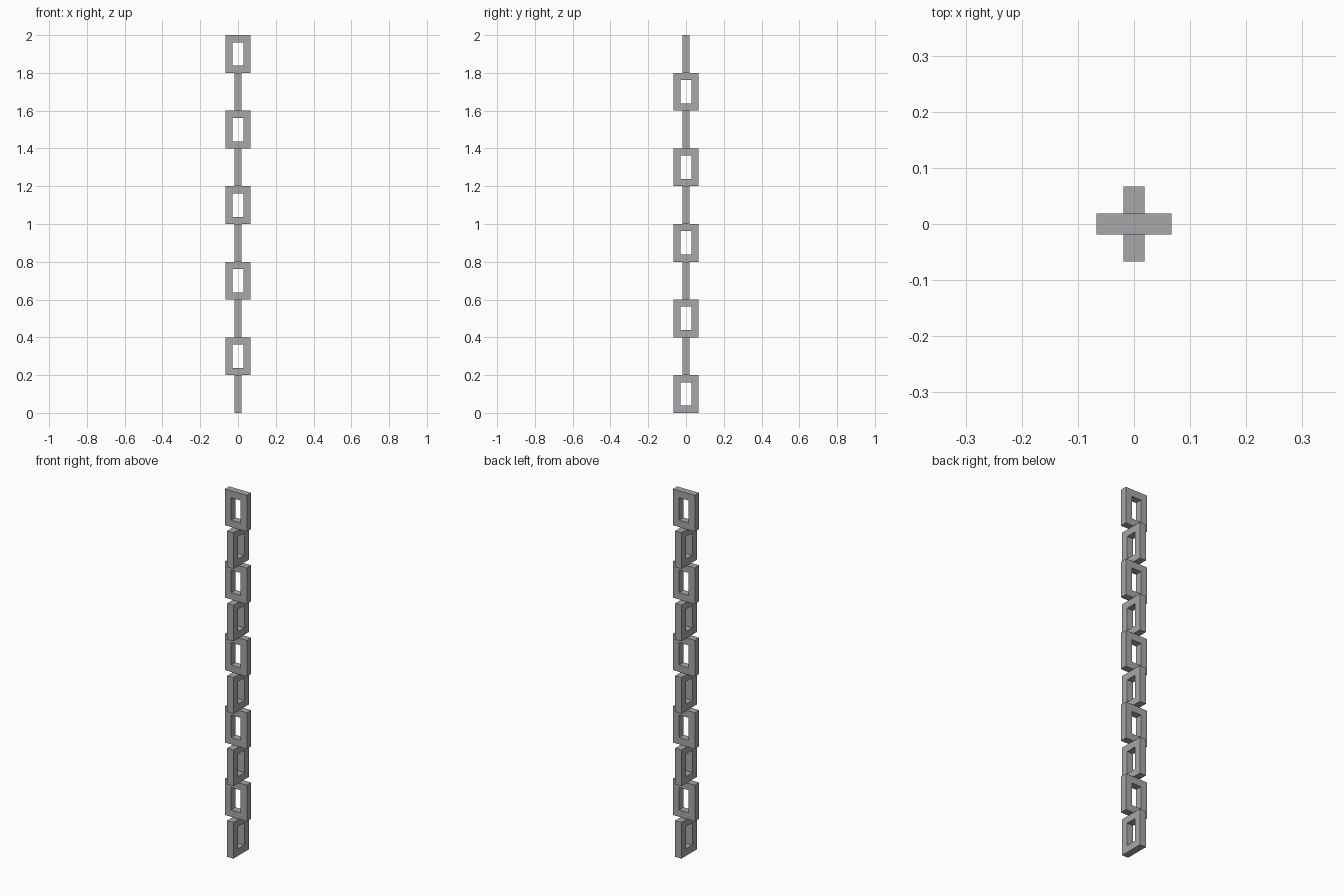
import bpy
import bmesh
from math import pi

if "Cube" in bpy.data.objects:
    bpy.data.objects.remove(bpy.data.objects["Cube"])

COUNT = 10        # links in the chain
HEIGHT = 0.2      # height of one link
WIDTH = 0.134     # outer width
BAR = 0.038       # bar width and link thickness


def link_mesh():
    """Square-cornered frame in the XZ plane, centred on the origin."""
    bm = bmesh.new()
    corners = [(-1, -1), (1, -1), (1, 1), (-1, 1)]

    def ring(w, h):
        return [bm.verts.new((sx * w, -BAR / 2, sz * h)) for sx, sz in corners]

    outer = ring(WIDTH / 2, HEIGHT / 2)
    inner = ring(WIDTH / 2 - BAR, HEIGHT / 2 - BAR)
    front = []
    for i in range(4):
        j = (i + 1) % 4
        front.append(bm.faces.new((outer[i], outer[j], inner[j], inner[i])))

    # Thicken the flat frame, keeping the front face
    result = bmesh.ops.extrude_face_region(bm, geom=front, use_keep_orig=True)
    moved = [g for g in result["geom"] if isinstance(g, bmesh.types.BMVert)]
    bmesh.ops.translate(bm, verts=moved, vec=(0, BAR, 0))
    bmesh.ops.recalc_face_normals(bm, faces=bm.faces)

    mesh = bpy.data.meshes.new("chain_link")
    bm.to_mesh(mesh)
    bm.free()
    return mesh


# Dark steel colour
steel = bpy.data.materials.new("dark_steel")
steel.diffuse_color = (0.38, 0.385, 0.40, 1)
steel.use_nodes = True
steel.node_tree.nodes["Principled BSDF"].inputs["Base Color"].default_value = steel.diffuse_color

# Stack of links, each turned a quarter from the one below
mesh = link_mesh()
mesh.materials.append(steel)
for i in range(COUNT):
    link = bpy.data.objects.new(f"chain_link_{i + 1}", mesh)
    link.location.z = (i + 0.5) * HEIGHT
    link.rotation_euler.z = pi / 2 if i % 2 == 0 else 0
    bpy.context.collection.objects.link(link)
